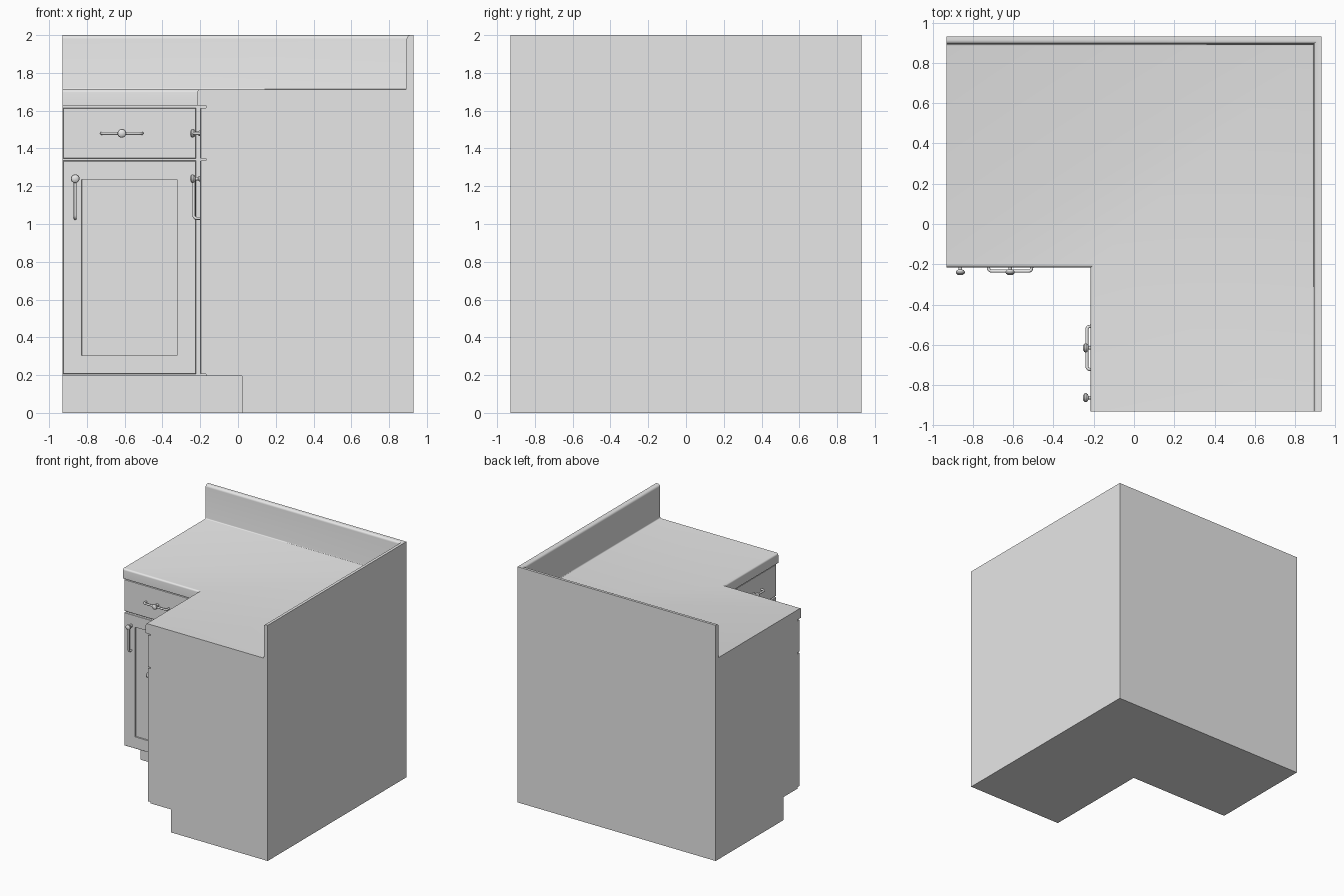
import bpy, bmesh, math
from mathutils import Matrix, Vector

if "Cube" in bpy.data.objects:
    bpy.data.objects.remove(bpy.data.objects["Cube"])

HALF = 0.93          # half the footprint
FACE = -0.17         # carcass front
DOOR = -0.20         # door front

grey = bpy.data.materials.new("light_grey")
grey.diffuse_color = (0.8, 0.8, 0.8, 1)
grey.use_nodes = True
grey.node_tree.nodes["Principled BSDF"].inputs["Base Color"].default_value = (0.8, 0.8, 0.8, 1)

# Swaps x and y, carrying one wing of the cabinet to the other
SWAP = Matrix(((0, 1, 0, 0), (1, 0, 0, 0), (0, 0, 1, 0), (0, 0, 0, 1)))


def add(name, data, smooth=False):
    data.materials.append(grey)
    ob = bpy.data.objects.new(name, data)
    bpy.context.collection.objects.link(ob)
    if smooth:
        bpy.context.view_layer.objects.active = ob
        bpy.ops.object.select_all(action='DESELECT')
        ob.select_set(True)
        bpy.ops.object.shade_smooth_by_angle(angle=math.radians(35))
    return ob


def from_bmesh(name, bm, smooth=False):
    bmesh.ops.recalc_face_normals(bm, faces=bm.faces)
    me = bpy.data.meshes.new(name)
    bm.to_mesh(me)
    bm.free()
    return add(name, me, smooth)


def both_wings(name, ob):
    """Name the part for the left-hand wing and mirror it to the other."""
    ob.name = "rear_wing_" + name
    twin = ob.copy()
    twin.data = ob.data.copy()
    twin.name = "side_wing_" + name
    bpy.context.collection.objects.link(twin)
    twin.data.transform(SWAP)
    if twin.type == 'MESH':
        twin.data.flip_normals()


def l_loft(name, levels, smooth=False):
    """Stack L-shaped outlines; each level is (inner front line, height)."""
    bm = bmesh.new()
    rings = []
    for c, z in levels:
        outline = [(-HALF, c), (c, c), (c, -HALF), (HALF, -HALF), (HALF, HALF), (-HALF, HALF)]
        rings.append([bm.verts.new((x, y, z)) for x, y in outline])
    for a, b in zip(rings, rings[1:]):
        for i in range(6):
            j = (i + 1) % 6
            if len({tuple(v.co) for v in (a[i], a[j], b[j], b[i])}) == 4:
                bm.faces.new((a[i], a[j], b[j], b[i]))
            elif a[i].co != b[i].co or a[j].co != b[j].co:
                bm.faces.new((a[i], a[j], b[j], b[i]))
    bm.faces.new(rings[0])
    bm.faces.new(rings[-1])
    bmesh.ops.remove_doubles(bm, verts=bm.verts, dist=1e-6)
    return from_bmesh(name, bm, smooth)


def arc(cx, cz, r, start, end, steps=5):
    angles = [math.radians(start + (end - start) * i / steps) for i in range(steps + 1)]
    return [(cx + r * math.cos(a), cz + r * math.sin(a)) for a in angles]


# Carcass with toe recess
l_loft("carcass", [(0.02, 0), (0.02, 0.195), (FACE, 0.195), (FACE, 1.63)])

# Countertop with rounded nose, small cove and rounded backsplash
l_loft("countertop_and_backsplash",
       [(-0.215, 1.628)]
       + arc(-0.2, 1.697, 0.015, 180, 90)
       + arc(0.885, 1.72, 0.008, 270, 360, 3)
       + arc(0.913, 1.98, 0.02, 180, 90)[:-1]
       + [(0.913, 2.0)], smooth=True)


def front_panel(name, z0, z1, frame=0):
    """Slab with chamfered edges and, if asked, a recessed centre."""
    x0, x1 = -HALF + 0.003, -0.222
    bm = bmesh.new()
    depth = FACE - DOOR - 0.003
    size = Matrix.Diagonal((x1 - x0, depth, z1 - z0, 1))
    centre = Matrix.Translation(((x0 + x1) / 2, FACE - depth / 2, (z0 + z1) / 2))
    bmesh.ops.create_cube(bm, size=1, matrix=centre @ size)
    bm.normal_update()
    front = min(bm.faces, key=lambda f: f.calc_center_median().y)
    bmesh.ops.inset_region(bm, faces=[front], thickness=0.004, depth=0.003)
    if frame:
        bmesh.ops.inset_region(bm, faces=[front], thickness=frame, depth=0)
        bmesh.ops.inset_region(bm, faces=[front], thickness=0.0005, depth=-0.012)
    both_wings(name, from_bmesh(name, bm))


front_panel("door", 0.205, 1.335, frame=0.137)
front_panel("drawer_front", 1.346, 1.615)


def bar(name, points):
    """Round rod along a path with softened corners."""
    path = [Vector(points[0])]
    for a, b, c in zip(points, points[1:], points[2:]):
        a, b, c = Vector(a), Vector(b), Vector(c)
        p, q = b + (a - b).normalized() * 0.018, b + (c - b).normalized() * 0.018
        for i in range(6):
            t = i / 5
            path.append(p * (1 - t) ** 2 + b * 2 * t * (1 - t) + q * t * t)
    path.append(Vector(points[-1]))
    cu = bpy.data.curves.new(name, 'CURVE')
    cu.dimensions = '3D'
    cu.bevel_depth = 0.008
    cu.bevel_resolution = 3
    cu.use_fill_caps = True
    sp = cu.splines.new('POLY')
    sp.points.add(len(path) - 1)
    for pt, co in zip(sp.points, path):
        pt.co = (*co, 1)
    sp.use_smooth = True
    both_wings(name, add(name, cu))


def knob(name, x, z):
    """Turned knob: foot, slim neck and flattened ball."""
    profile = [(0, 0), (0.014, 0), (0.014, 0.006), (0.009, 0.012), (0.009, 0.026),
               (0.018, 0.03), (0.023, 0.038), (0.021, 0.046), (0.013, 0.052), (0, 0.054)]
    bm = bmesh.new()
    verts = [bm.verts.new((x + r, DOOR - d, z)) for r, d in profile]
    edges = [bm.edges.new(pair) for pair in zip(verts, verts[1:])]
    bmesh.ops.spin(bm, geom=verts + edges, cent=(x, DOOR, z), axis=(0, 1, 0),
                   angle=math.tau, steps=20, use_merge=True)
    bmesh.ops.remove_doubles(bm, verts=bm.verts, dist=1e-5)
    both_wings(name, from_bmesh(name, bm, smooth=True))


# Drawer pull: horizontal bow with a centre knob
OUT = DOOR - 0.034
bar("drawer_pull", [(-0.722, DOOR + 0.005, 1.48), (-0.722, OUT, 1.48),
                    (-0.508, OUT, 1.48), (-0.508, DOOR + 0.005, 1.48)])
knob("drawer_knob", -0.615, 1.48)

# Door pull: vertical bar hanging from a knob
bar("door_pull", [(-0.862, OUT, 1.24), (-0.862, OUT, 1.03), (-0.862, DOOR + 0.005, 1.03)])
knob("door_knob", -0.862, 1.24)
